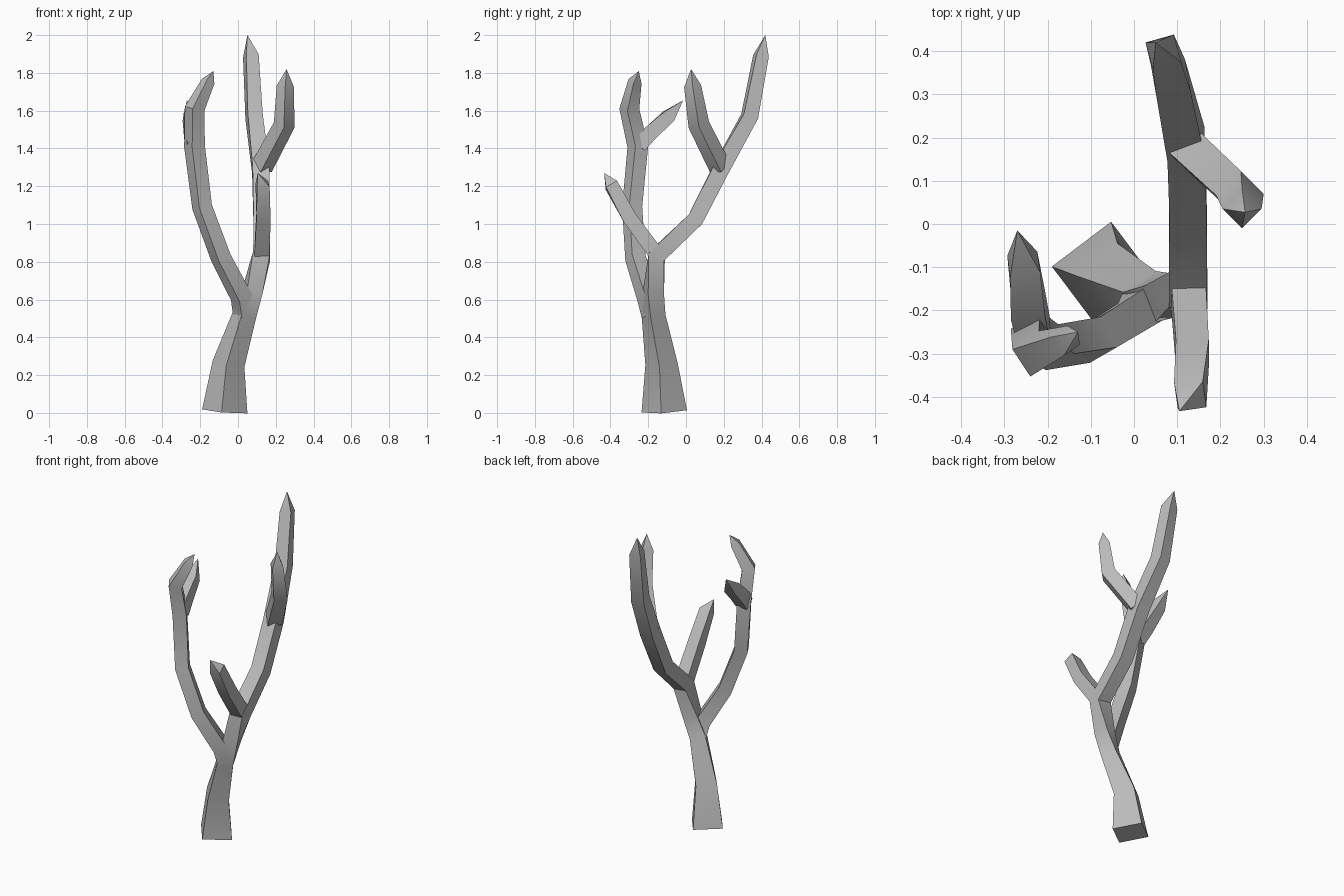
import bpy
import bmesh
import math
from mathutils import Vector

default_cube = bpy.data.objects.get("Cube")
if default_cube:
    bpy.data.objects.remove(default_cube, do_unlink=True)

bark = bpy.data.materials.new("grey_bark")
bark.use_nodes = True
bark_colour = (0.5, 0.5, 0.5, 1.0)
bark.diffuse_color = bark_colour
bark.node_tree.nodes["Principled BSDF"].inputs["Base Color"].default_value = bark_colour


def square_ring(bm, centre, tangent, half, angle):
    """Square section across the branch, with one side direction set by angle."""
    a = math.radians(angle)
    side = Vector((math.cos(a), math.sin(a), 0))
    side = (side - tangent * side.dot(tangent)).normalized()
    up = tangent.cross(side)
    corners = ((-1, -1), (1, -1), (1, 1), (-1, 1))
    return [bm.verts.new(centre + (side * i + up * j) * half) for i, j in corners]


def branch(name, nodes, tip=None):
    """Square tube through nodes of (x, y, z, half width, side angle)."""
    bm = bmesh.new()
    points = [Vector(n[:3]) for n in nodes]
    path = points + ([Vector(tip)] if tip else [])
    rings = []
    for i, node in enumerate(nodes):
        before = (path[i] - path[i - 1]).normalized() if i else Vector()
        after = (path[i + 1] - path[i]).normalized() if i + 1 < len(path) else Vector()
        rings.append(square_ring(bm, path[i], (before + after).normalized(), *node[3:]))
    for low, high in zip(rings, rings[1:]):
        for k in range(4):
            m = (k + 1) % 4
            bm.faces.new((low[k], low[m], high[m], high[k]))
    bm.faces.new(rings[0][::-1])
    if tip:
        apex = bm.verts.new(tip)
        for k in range(4):
            bm.faces.new((rings[-1][k], rings[-1][(k + 1) % 4], apex))
    else:
        bm.faces.new(rings[-1])
    bmesh.ops.recalc_face_normals(bm, faces=bm.faces)
    mesh = bpy.data.meshes.new(name)
    bm.to_mesh(mesh)
    bm.free()
    mesh.materials.append(bark)
    obj = bpy.data.objects.new(name, mesh)
    bpy.context.collection.objects.link(obj)
    bpy.ops.object.select_all(action="DESELECT")
    obj.select_set(True)
    bpy.context.view_layer.objects.active = obj
    bpy.ops.object.shade_smooth_by_angle(angle=math.radians(35))


# Trunk, running on into the rear limb and its long tip
branch("trunk", [
    (-0.07, -0.115, 0.008, 0.086, 37),
    (-0.05, -0.13, 0.26, 0.061, 37),
    (0.035, -0.172, 0.52, 0.046, 30),
    (0.075, -0.172, 0.64, 0.044, 18),
    (0.125, -0.155, 0.83, 0.045, 0),
    (0.125, 0.05, 1.025, 0.043, 0),
    (0.12, 0.185, 1.29, 0.044, 2),
    (0.085, 0.337, 1.57, 0.04, 10),
    (0.068, 0.397, 1.89, 0.034, 15),
], tip=(0.05, 0.42, 2.0))

# Right limb, ending in a curled twig
branch("right_limb", [
    (0.035, -0.175, 0.52, 0.045, -60),
    (0.02, -0.2, 0.61, 0.043, -60),
    (-0.09, -0.268, 0.82, 0.04, -60),
    (-0.19, -0.285, 1.09, 0.039, -60),
    (-0.23, -0.255, 1.41, 0.04, -58),
    (-0.23, -0.3, 1.61, 0.038, -55),
    (-0.158, -0.27, 1.755, 0.026, -55),
], tip=(-0.13, -0.25, 1.81))

# Twig growing backward from the right limb
branch("right_twig", [
    (-0.232, -0.25, 1.41, 0.038, 0),
    (-0.245, -0.19, 1.48, 0.04, 0),
    (-0.255, -0.093, 1.57, 0.035, 8),
], tip=(-0.27, -0.015, 1.655))

# Front branch low on the trunk
branch("front_branch", [
    (0.125, -0.15, 0.83, 0.04, 0),
    (0.135, -0.3, 1.035, 0.038, 0),
    (0.13, -0.395, 1.205, 0.034, 8),
], tip=(0.105, -0.433, 1.27))

# Left twig on the rear limb
branch("left_twig", [
    (0.125, 0.18, 1.3, 0.042, 45),
    (0.245, 0.068, 1.525, 0.04, 45),
    (0.25, 0.035, 1.73, 0.032, 45),
], tip=(0.257, 0.027, 1.82))
